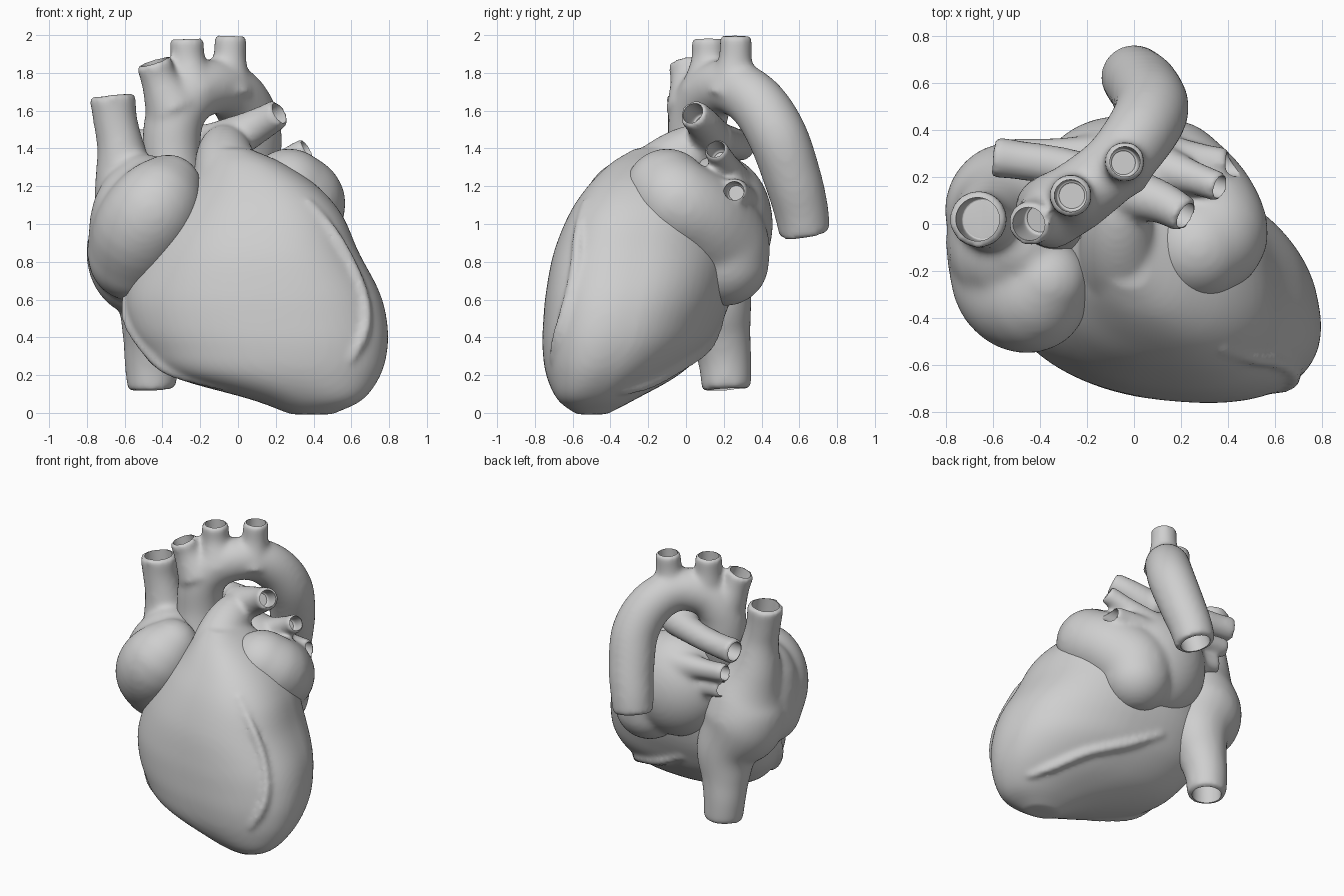
import bpy, bmesh
from math import sin, cos, pi, radians, copysign
from mathutils import Vector, Matrix

old = bpy.data.objects.get("Cube")
if old:
    bpy.data.objects.remove(old, do_unlink=True)

grey = bpy.data.materials.new("light grey")
grey.use_nodes = True
grey.diffuse_color = (0.62, 0.62, 0.62, 1)
grey.node_tree.nodes["Principled BSDF"].inputs["Base Color"].default_value = (0.62, 0.62, 0.62, 1)


def spline(rows, steps=8):
    """Smooth curve through rows of any length (Catmull-Rom)."""
    rows = [Vector(r) for r in rows]
    ext = [rows[0] * 2 - rows[1]] + rows + [rows[-1] * 2 - rows[-2]]
    out = []
    for a, b, c, d in zip(ext, ext[1:], ext[2:], ext[3:]):
        for i in range(steps):
            t = i / steps
            out.append(0.5 * (2 * b + (c - a) * t + (2 * a - 5 * b + 4 * c - d) * t * t
                              + (3 * b - a - 3 * c + d) * t ** 3))
    return out + [rows[-1]]


def loft(bm, rings):
    """Closed skin over a list of rings of points."""
    loops = [[bm.verts.new(p) for p in ring] for ring in rings]
    n = len(loops[0])
    for lo, hi in zip(loops, loops[1:]):
        for i in range(n):
            j = (i + 1) % n
            bm.faces.new((lo[i], lo[j], hi[j], hi[i]))
    bm.faces.new(loops[0][::-1])
    bm.faces.new(loops[-1])


def tube(bm, rows, sides=28):
    """Round tube along rows of x, y, z, radius."""
    pts = spline(rows)
    pos = [p.to_3d() for p in pts]
    rings, turn, last = [], None, None
    for i, p in enumerate(pos):
        tan = (pos[min(i + 1, len(pos) - 1)] - pos[max(i - 1, 0)]).normalized()
        turn = tan.to_track_quat('Z', 'Y') if turn is None else last.rotation_difference(tan) @ turn
        last = tan
        r = max(pts[i][3], 0.005)
        rings.append([p + turn @ Vector((r * cos(a), r * sin(a), 0))
                      for a in (2 * pi * k / sides for k in range(sides))])
    loft(bm, rings)


def blob(bm, centre, radii):
    m = Matrix.Translation(centre) @ Matrix.Diagonal((*radii, 1))
    bmesh.ops.create_icosphere(bm, subdivisions=4, radius=1, matrix=m)


def lobe(bm, rows):
    """Round-ended sac swept along rows of x, y, z, radius."""
    for p in spline(rows, 4):
        blob(bm, p.to_3d(), (p[3], p[3], p[3]))


def bore(bm, rows):
    """Cutter that hollows the last end of a tube."""
    end, prev = Vector(rows[-1]), Vector(rows[-2])
    d = (end.to_3d() - prev.to_3d()).normalized()
    r = end[3] * 0.74
    a, b = end.to_3d() - d * r * 2.2, end.to_3d() + d * 0.06
    tube(bm, [(*a, r * 0.8), (*(a + d * 0.03), r), (*b, r)])


def make_object(name, bm):
    bmesh.ops.recalc_face_normals(bm, faces=bm.faces)
    me = bpy.data.meshes.new(name)
    bm.to_mesh(me)
    bm.free()
    ob = bpy.data.objects.new(name, me)
    me.materials.append(grey)
    bpy.context.collection.objects.link(ob)
    return ob


def organ(name, bm, open_ends, smooth):
    """Fuse the pieces into one soft skin, then hollow the vessel ends."""
    ob = make_object(name, bm)
    rm = ob.modifiers.new("fuse", 'REMESH')
    rm.mode, rm.voxel_size = 'VOXEL', 0.017
    sm = ob.modifiers.new("soften", 'SMOOTH')
    sm.factor, sm.iterations = 0.5, smooth
    cb = bmesh.new()
    for rows in open_ends:
        bore(cb, rows)
    cutter = make_object(name + "_cutter", cb)
    cutter.hide_render = True
    bo = ob.modifiers.new("hollow", 'BOOLEAN')
    bo.operation, bo.solver, bo.object = 'DIFFERENCE', 'EXACT', cutter
    bpy.ops.object.select_all(action='DESELECT')
    ob.select_set(True)
    bpy.context.view_layer.objects.active = ob
    bpy.ops.object.convert(target='MESH')
    bpy.data.objects.remove(cutter, do_unlink=True)
    bpy.ops.object.shade_smooth_by_angle(angle=radians(45))


# Ventricles: level sections as z, x min, x max, y min, y max
sections = spline([
    (-0.008, 0.28, 0.5, -0.58, -0.42), (0.07, 0.07, 0.66, -0.68, -0.27),
    (0.2, -0.37, 0.755, -0.74, -0.04), (0.35, -0.53, 0.793, -0.76, 0.12),
    (0.5, -0.6, 0.787, -0.755, 0.2), (0.65, -0.605, 0.745, -0.74, 0.25),
    (0.85, -0.53, 0.64, -0.7, 0.28), (1.05, -0.41, 0.55, -0.62, 0.25),
    (1.2, -0.29, 0.42, -0.52, 0.2), (1.32, -0.2, 0.24, -0.4, 0.1),
    (1.4, -0.14, 0.06, -0.27, 0.0)], 6)


def full(v):
    """Squares an oval off a little."""
    return copysign(abs(v) ** 0.88, v)


def wall(s, t):
    """Point on a section's skewed oval at angle t."""
    z, x0, x1, y0, y1 = s
    return Vector(((x0 + x1) / 2 + (x1 - x0) / 2 * full(cos(t)),
                   (y0 + y1) / 2 + (y1 - y0) / 2 * full(sin(t - 0.25)), z))


def ridge(bm, marks, r):
    """Raised vessel on the wall through marks of height, angle in degrees."""
    rows = []
    for z, deg in marks:
        s = min(sections, key=lambda q: abs(q[0] - z))
        rows.append((*wall(s, radians(deg)), r))
    rows[0], rows[-1] = (*rows[0][:3], r * 0.5), (*rows[-1][:3], r * 0.5)
    tube(bm, rows, 12)


bm = bmesh.new()
loft(bm, [[wall(s, 2 * pi * k / 64) for k in range(64)] for s in sections])
ridge(bm, [(1.12, -48), (0.95, -36), (0.75, -30), (0.55, -33), (0.4, -39), (0.28, -48)], 0.03)
ridge(bm, [(0.1, 35), (0.16, 55), (0.24, 72), (0.35, 90), (0.47, 104)], 0.034)
ridge(bm, [(0.65, 190), (0.5, 192), (0.36, 198), (0.22, 205), (0.14, 215)], 0.03)

# Pulmonary trunk with its two arteries
trunk = [(-0.01, -0.26, 1.1, 0.22), (-0.06, -0.11, 1.28, 0.175),
         (-0.07, 0.04, 1.39, 0.14), (-0.06, 0.17, 1.44, 0.09)]
left_artery = [(-0.15, 0.17, 1.43, 0.1), (-0.01, 0.13, 1.465, 0.108),
               (0.12, 0.09, 1.53, 0.09), (0.22, 0.035, 1.588, 0.078)]
right_artery = [(0.0, 0.15, 1.45, 0.1), (-0.3, 0.24, 1.43, 0.085),
                (-0.48, 0.27, 1.42, 0.083), (-0.6, 0.285, 1.42, 0.088)]
for rows in (trunk, left_artery, right_artery):
    tube(bm, rows)
organ("ventricles_and_pulmonary_trunk", bm, [left_artery, right_artery], 9)

# Right atrium between the upper and lower great veins
upper_vein = [(-0.59, 0.03, 1.2, 0.175), (-0.62, 0.02, 1.4, 0.128),
              (-0.65, 0.02, 1.55, 0.118), (-0.665, 0.02, 1.685, 0.125)]
lower_vein = [(-0.44, 0.14, 0.6, 0.215), (-0.45, 0.18, 0.42, 0.165),
              (-0.46, 0.205, 0.28, 0.143), (-0.455, 0.215, 0.122, 0.132)]
bm = bmesh.new()
tube(bm, lower_vein[::-1] + [(-0.51, 0.07, 0.8, 0.285), (-0.53, 0.04, 1.0, 0.26)] + upper_vein)
lobe(bm, [(-0.555, -0.14, 0.83, 0.24), (-0.51, -0.26, 0.97, 0.255),
          (-0.435, -0.305, 1.09, 0.24), (-0.37, -0.24, 1.19, 0.18)])
lobe(bm, [(-0.54, -0.08, 0.85, 0.26), (-0.52, -0.12, 1.05, 0.255), (-0.49, -0.09, 1.18, 0.19)])
organ("right_atrium_and_great_veins", bm, [upper_vein, lower_vein], 22)

# Left atrium with its ear and four veins
veins = [
    [(0.06, 0.25, 1.2, 0.12), (0.24, 0.2, 1.32, 0.075), (0.37, 0.155, 1.4, 0.066)],
    [(0.06, 0.28, 1.1, 0.13), (0.26, 0.27, 1.16, 0.08), (0.4, 0.255, 1.175, 0.068)],
    [(-0.1, 0.27, 1.2, 0.12), (-0.34, 0.295, 1.23, 0.072), (-0.54, 0.3, 1.25, 0.066)],
    [(-0.1, 0.25, 1.05, 0.12), (-0.32, 0.265, 1.09, 0.072), (-0.49, 0.27, 1.11, 0.066)]]
bm = bmesh.new()
blob(bm, (-0.05, 0.165, 1.0), (0.36, 0.295, 0.37))
lobe(bm, [(0.27, -0.1, 1.175, 0.225), (0.335, -0.04, 1.11, 0.235), (0.275, 0.08, 1.03, 0.245),
          (0.16, 0.175, 0.91, 0.26), (0.15, 0.205, 0.8, 0.235)])
for rows in veins:
    tube(bm, rows)
organ("left_atrium_and_veins", bm, veins, 16)

# Aorta: arch, three branches and the open lower end
arch = [(-0.31, 0.0, 1.1, 0.14), (-0.35, 0.05, 1.35, 0.152), (-0.335, 0.065, 1.56, 0.155),
        (-0.24, 0.12, 1.69, 0.15), (-0.09, 0.24, 1.725, 0.145), (0.02, 0.375, 1.64, 0.152),
        (0.075, 0.485, 1.465, 0.158), (0.05, 0.565, 1.24, 0.153), (0.015, 0.608, 1.08, 0.145),
        (-0.01, 0.63, 0.945, 0.136)]
branches = [
    [(-0.35, 0.04, 1.62, 0.15), (-0.415, 0.015, 1.76, 0.1), (-0.448, 0.0, 1.86, 0.096)],
    [(-0.24, 0.11, 1.69, 0.15), (-0.265, 0.12, 1.86, 0.095), (-0.27, 0.12, 1.985, 0.092)],
    [(-0.06, 0.25, 1.7, 0.15), (-0.045, 0.26, 1.86, 0.092), (-0.038, 0.265, 2.0, 0.086)]]
bm = bmesh.new()
for rows in [arch] + branches:
    tube(bm, rows)
organ("aorta", bm, [arch] + branches, 14)
